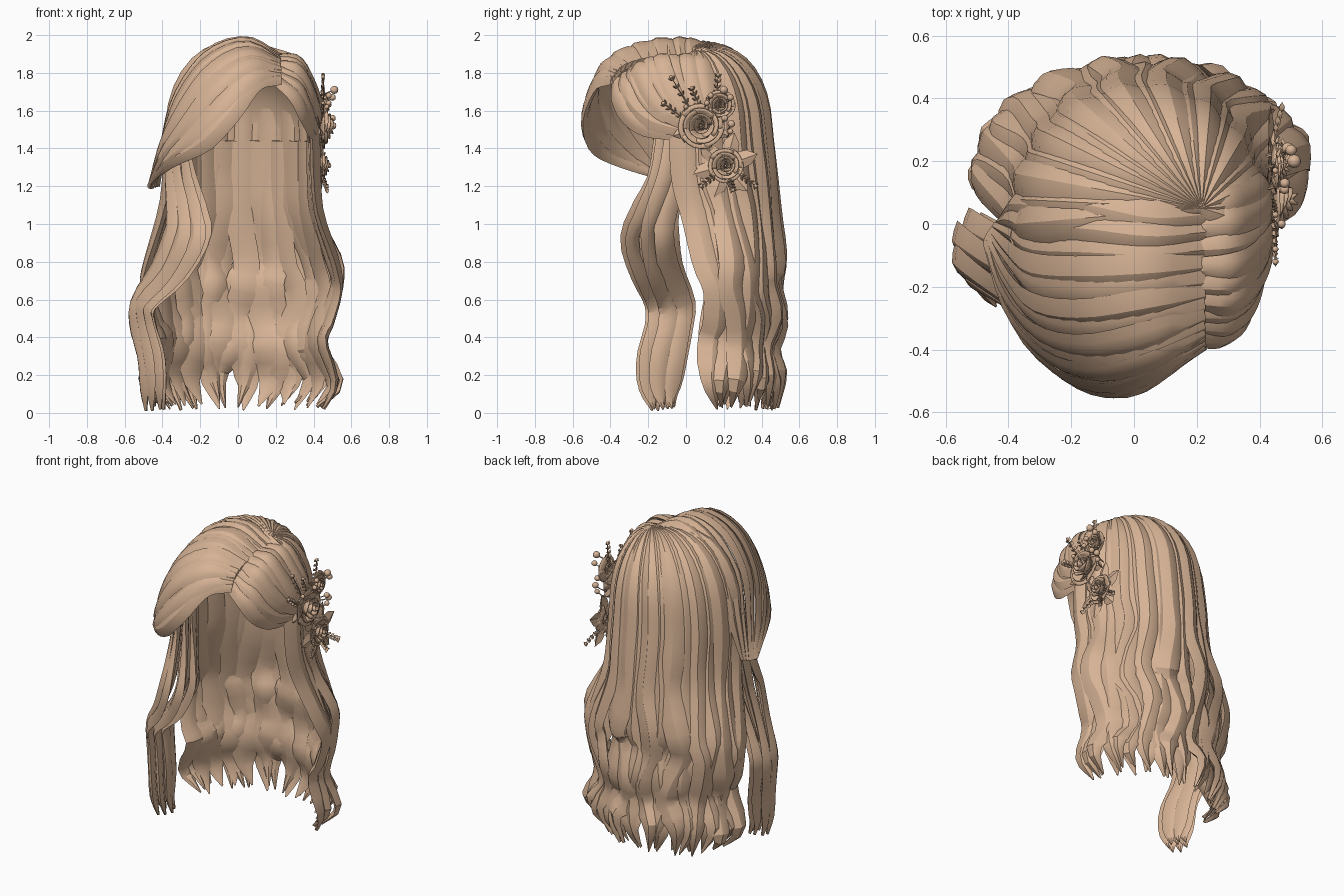
import bpy, bmesh, math, random
from mathutils import Vector as V, Matrix

if "Cube" in bpy.data.objects:
    bpy.data.objects.remove(bpy.data.objects["Cube"])

random.seed(7)
hair = bpy.data.materials.new("tan hair")
hair.diffuse_color = (0.68, 0.455, 0.305, 1)
hair.use_nodes = True
hair.node_tree.nodes["Principled BSDF"].inputs["Base Color"].default_value = hair.diffuse_color


def finish(bm, name, angle=28):
    bmesh.ops.recalc_face_normals(bm, faces=bm.faces[:])
    me = bpy.data.meshes.new(name)
    bm.to_mesh(me)
    bm.free()
    ob = bpy.data.objects.new(name, me)
    bpy.context.collection.objects.link(ob)
    me.materials.append(hair)
    bpy.ops.object.select_all(action='DESELECT')
    ob.select_set(True)
    bpy.context.view_layer.objects.active = ob
    bpy.ops.object.shade_smooth_by_angle(angle=math.radians(angle))
    return ob


def sample(pts, n):
    """n points on a smooth curve through pts"""
    pts = [V(p) for p in pts]
    ext = [2 * pts[0] - pts[1]] + pts + [2 * pts[-1] - pts[-2]]
    out = []
    for i in range(n):
        u = i / (n - 1) * (len(pts) - 1)
        k = min(int(u), len(pts) - 2)
        f = u - k
        a, b, c, d = ext[k:k + 4]
        out.append(0.5 * (2 * b + (c - a) * f + (2 * a - 5 * b + 4 * c - d) * f * f
                          + (3 * b - a - 3 * c + d) * f ** 3))
    return out


SECTION = [(-1, 0), (-.55, .7), (0, 1), (.5, .6), (1, 0), (.4, -.6), (-.4, -.6)]


def strand(bm, pts, w, th, n=20, root=.4, tip=.06, taper=.82):
    """ridged flat lock of hair lying against the head"""
    path = sample(pts, n)
    rings = []
    for i, p in enumerate(path):
        t = i / (n - 1)
        tan = (path[min(i + 1, n - 1)] - path[max(i - 1, 0)]).normalized()
        out = p - V((0.02, 0.03, min(p.z, 1.45)))
        side = tan.cross(out).normalized()
        nor = side.cross(tan).normalized()
        s = min(1, root + (1 - root) * t / .2)
        if t > taper:
            s *= 1 - (1 - tip) * (t - taper) / (1 - taper)
        rings.append([bm.verts.new(p + side * (w * s * a) + nor * (th * (.35 + .65 * s) * b))
                      for a, b in SECTION])
    m = len(SECTION)
    for r, q in zip(rings, rings[1:]):
        for j in range(m):
            bm.faces.new((r[j], r[(j + 1) % m], q[(j + 1) % m], q[j]))
    bm.faces.new(rings[0])
    bm.faces.new(rings[-1])


# long back hair: (height, half width, half depth) of the falling curtain
FALL = [(1.25, .39, .42), (1.05, .41, .385), (.8, .51, .35), (.66, .53, .30),
        (.5, .48, .335), (.35, .435, .295), (.18, .515, .34), (.03, .43, .30)]


def fall_path(deg, k=1.0, dome=True):
    a = math.radians(deg)
    crown, rim = V((.21, .05, 0)), V((.02 + .385 * k * math.cos(a), .03 + .41 * k * math.sin(a), 0))
    pts = []
    for s in ((0, .25, .5, .75, 1) if dome else (1,)):
        p = crown.lerp(rim, math.sin(s * math.pi / 2))
        p.z = 1.44 + .47 * math.cos(s * math.pi / 2) + .11 * math.sin(math.pi * s) * (.5 - .5 * math.cos(a))
        pts.append(p)
    phase, drop = random.uniform(0, 6.3), random.uniform(-.015, .03)
    for z, rx, ry in FALL:
        low = min(1, max(0, (1.3 - z) / .6))
        b = a + math.radians(4) * math.sin(z * 10 + phase) * low
        r = k + random.uniform(-.05, .035) * low
        zz = z + (drop if z < .1 else random.uniform(-.03, .03))
        pts.append(V((.02 + rx * r * math.cos(b), .03 + .15 * low + ry * r * math.sin(b), zz)))
    return pts


bm = bmesh.new()
N = 19
for i in range(N):
    strand(bm, fall_path(-6 + 190 * i / (N - 1), 1 - .035 * (i % 2)), random.uniform(.062, .078),
           .032, n=34, root=.25, taper=.87)
finish(bm, "back_hair")

# wide inner locks hanging from the cap edge
bm = bmesh.new()
for i in range(11):
    strand(bm, fall_path(8 + 164 * i / 10, .93, False), .07, .014, n=22, root=.9, taper=.86)
finish(bm, "inner_hair")

# cap under the hair, open at the face
bm = bmesh.new()
bmesh.ops.create_uvsphere(bm, u_segments=28, v_segments=18, radius=1)
bmesh.ops.transform(bm, verts=bm.verts[:],
                    matrix=Matrix.Translation((.02, .03, 1.43)) @ Matrix.Diagonal((.365, .395, .455, 1)))
gone = [f for f in bm.faces if f.calc_center_median().z < 1.43
        or (f.calc_center_median().y < -.08 and f.calc_center_median().z < 1.78)]
bmesh.ops.delete(bm, geom=gone, context='FACES')
finish(bm, "scalp_cap")


def swept(name, guides, count, w, th, **kw):
    """fan of locks blended between guide curves"""
    cols = [sample(c, count) for c in zip(*guides)]
    bm = bmesh.new()
    for i in range(count):
        lift = .009 * (i % 2)
        pts = [c[i] + (c[i] - V((0, 0, 1.45))).normalized() * lift * (0 < j < 5)
               for j, c in enumerate(cols)]
        strand(bm, pts, w * random.uniform(.92, 1.12), th, n=18, **kw)
    return finish(bm, name)


swept("left_fringe", [
    [(.22, -.38, 1.77), (.08, -.46, 1.75), (-.04, -.53, 1.59), (-.18, -.50, 1.44), (-.34, -.36, 1.34), (-.46, -.08, 1.23)],
    [(.22, -.32, 1.83), (.05, -.39, 1.87), (-.13, -.43, 1.75), (-.28, -.38, 1.54), (-.40, -.24, 1.37), (-.47, -.06, 1.20)],
    [(.22, -.18, 1.87), (.04, -.20, 1.95), (-.16, -.22, 1.87), (-.31, -.20, 1.66), (-.39, -.12, 1.42), (-.46, -.03, 1.19)],
    [(.22, .03, 1.89), (.05, .02, 1.965), (-.15, .06, 1.91), (-.31, .06, 1.70), (-.38, .06, 1.45), (-.42, .02, 1.2)],
], 13, .06, .023, root=.65, tip=.2, taper=.6)

swept("right_fringe", [
    [(.205, -.37, 1.76), (.30, -.36, 1.68), (.35, -.31, 1.58), (.38, -.20, 1.51), (.40, -.02, 1.48), (.41, .10, 1.47)],
    [(.205, -.20, 1.87), (.31, -.20, 1.85), (.38, -.16, 1.74), (.42, -.08, 1.62), (.42, .02, 1.54), (.41, .11, 1.50)],
    [(.205, .05, 1.89), (.30, .07, 1.87), (.37, .09, 1.76), (.41, .11, 1.65), (.42, .12, 1.55), (.41, .14, 1.48)],
], 9, .052, .019, root=.7, tip=.4, taper=.6)

# separate wavy lock in front of the left shoulder: centre, half width, half depth
LOCK = [(-.33, -.07, 1.48, .05, .06), (-.31, -.10, 1.25, .06, .06), (-.28, -.17, 1.05, .08, .08),
        (-.28, -.20, .92, .09, .11), (-.37, -.16, .75, .08, .09), (-.50, -.09, .58, .05, .08),
        (-.50, -.09, .45, .05, .07), (-.46, -.13, .28, .05, .08), (-.45, -.14, .12, .05, .06),
        (-.44, -.12, .02, .05, .06)]
bm = bmesh.new()
for i in range(8):
    a, m = i * math.tau / 7, (i < 7)
    pts = [V((x + m * ex * math.cos(a), y + m * ey * math.sin(a), z + random.uniform(-.015, .02) * (j > 0)))
           for j, (x, y, z, ex, ey) in enumerate(LOCK)]
    strand(bm, pts, .062, .026, n=26, root=.7, taper=.86)
finish(bm, "left_front_lock")


# flower ornament on the right side
def rose(name, y, z, r, x=.43):
    bm = bmesh.new()
    for k, (rad, count) in enumerate(((.18, 2), (.36, 3), (.56, 4), (.78, 5), (.95, 5))):
        for p in range(count):
            mid, span = math.tau * (p + .37 * k) / count, math.tau / count * .66
            grid = []
            for i in range(7):
                e = i / 3 - 1
                a = mid + e * span
                row = []
                for j in range(4):
                    v = j / 3
                    rr = r * rad * (.55 + .45 * v ** .6 + .10 * v * v * k / 2 + .05 * e)
                    h = r * (.08 + (.78 - .14 * k) * v * (1 - .35 * e * e))
                    row.append(bm.verts.new((x + h, y + rr * math.cos(a), z + rr * math.sin(a))))
                grid.append(row)
            for g, q in zip(grid, grid[1:]):
                for j in range(3):
                    bm.faces.new((g[j], g[j + 1], q[j + 1], q[j]))
    ob = finish(bm, name, 40)
    mod = ob.modifiers.new("petal thickness", 'SOLIDIFY')
    mod.thickness = .005


rose("large_rose", .08, 1.52, .105)
rose("upper_rose", .18, 1.63, .07, .435)
rose("lower_rose", .21, 1.31, .08, .425)


def leaf(bm, base, d, length, width):
    """folded pointed leaf facing +x"""
    d = V(d).normalized()
    side = d.cross(V((1, 0, 0))).normalized() * width
    b = V(base)
    mids = [bm.verts.new(b + d * length * t + V((.012 * math.sin(math.pi * t), 0, 0))) for t in (0, .45, 1)]
    for s in (-1, 1):
        edge = [bm.verts.new(b + d * length * t + side * s * f + V((-.006, 0, 0))) for t, f in ((.3, .9), (.62, .8))]
        bm.faces.new((mids[0], edge[0], mids[1]))
        bm.faces.new((mids[1], edge[0], edge[1]))
        bm.faces.new((mids[1], edge[1], mids[2]))


def ball(bm, c, r):
    bmesh.ops.create_icosphere(bm, subdivisions=2, radius=r, matrix=Matrix.Translation(c))


# broad leaves around the roses
bm = bmesh.new()
for deg in (20, 75, 140, 195, 250, 310):
    a = math.radians(deg)
    leaf(bm, (.435, .21 + .05 * math.cos(a), 1.31 + .05 * math.sin(a)), (0, math.cos(a), math.sin(a)), .13, .05)
for deg in (200, 290, 340, 100):
    a = math.radians(deg)
    leaf(bm, (.44, .08 + .08 * math.cos(a), 1.52 + .08 * math.sin(a)), (0, math.cos(a), math.sin(a)), .08, .03)
finish(bm, "rose_leaves")

# thin sprigs with small leaves and buds
bm = bmesh.new()
SPRIGS = [((.44, .03, 1.60), (.45, -.08, 1.78)), ((.44, .0, 1.55), (.45, -.12, 1.64)),
          ((.44, .16, 1.66), (.45, .17, 1.79)), ((.44, .08, 1.60), (.45, .03, 1.72)),
          ((.44, .17, 1.27), (.47, .08, 1.20)), ((.44, .27, 1.27), (.47, .37, 1.20)),
          ((.44, .22, 1.25), (.47, .25, 1.18))]
for p, q in SPRIGS:
    p, q = V(p), V(q)
    d = q - p
    strand(bm, [p, (p + q) / 2 + V((.008, 0, 0)), q], .003, .003, n=5, root=1, tip=.5)
    up = V((0, -d.z, d.y)).normalized()
    for i in range(1, 5):
        for s in (-1, 1):
            leaf(bm, p + d * i / 4.5, d.normalized() + up * s * .9, .03, .007)
    ball(bm, q, .01)
finish(bm, "sprigs")

# berries
bm = bmesh.new()
for y, z, x, r in ((.20, 1.71, .51, .022), (.235, 1.67, .50, .018), (.24, 1.53, .49, .02), (.235, 1.49, .48, .016),
                   (.205, 1.56, .50, .018), (.13, 1.68, .48, .016), (.11, 1.64, .48, .015), (.0, 1.62, .47, .013)):
    ball(bm, (x, y, z), r)
    strand(bm, [(.42, y - .02, z - .03), (.46, y - .01, z - .02), (x, y, z)], .004, .004, n=5, root=1, tip=.6)
finish(bm, "berries", 40)
